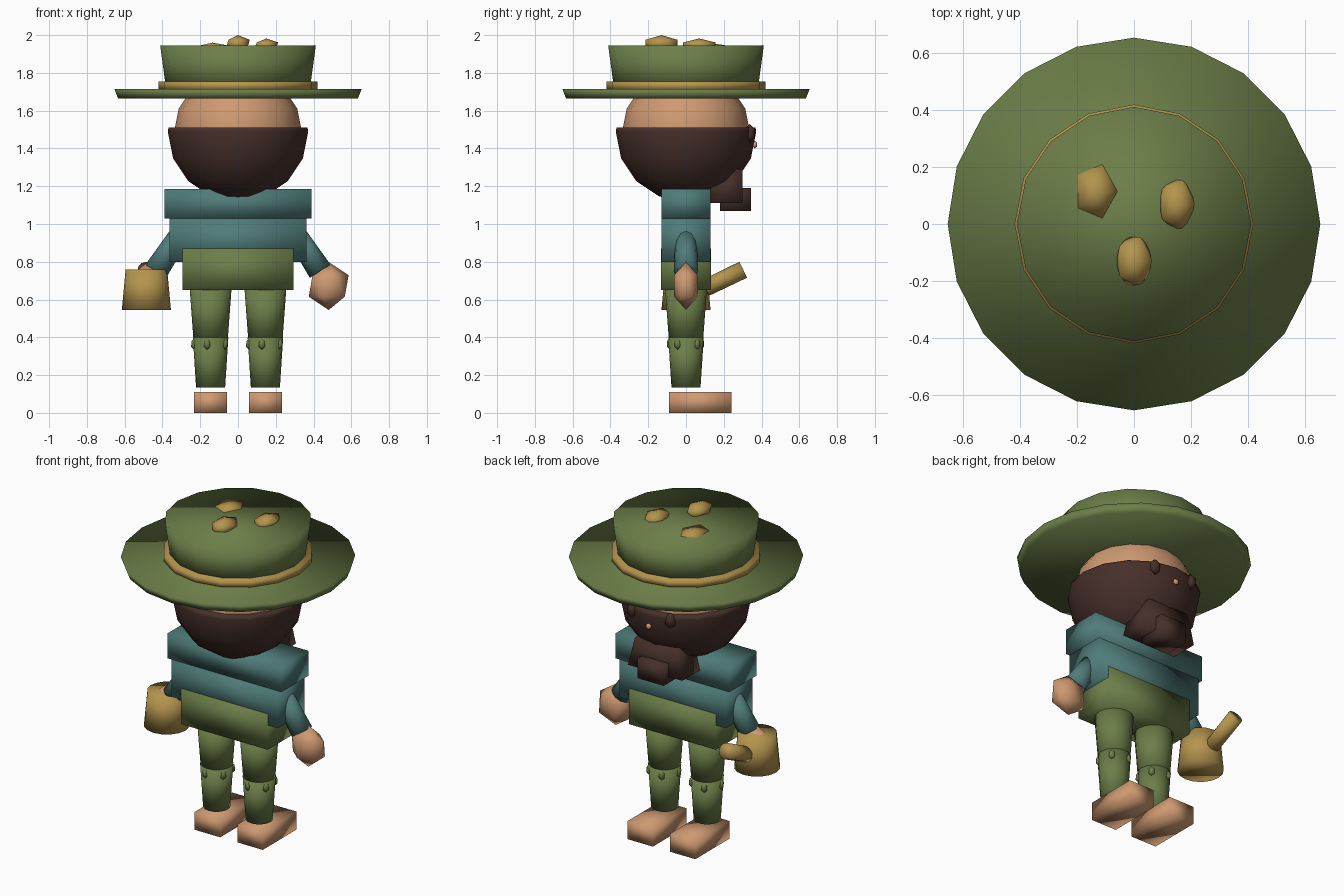
import bpy, bmesh, math
from mathutils import Matrix, Vector

if "Cube" in bpy.data.objects:
    bpy.data.objects.remove(bpy.data.objects["Cube"])


def material(name, rgb):
    m = bpy.data.materials.new(name)
    m.diffuse_color = (*rgb, 1)
    m.use_nodes = True
    m.node_tree.nodes["Principled BSDF"].inputs["Base Color"].default_value = m.diffuse_color
    return m


SKIN = material("skin", (0.62, 0.32, 0.165))
BROWN = material("dark_brown", (0.062, 0.029, 0.023))
GREEN = material("olive_green", (0.15, 0.21, 0.066))
TEAL = material("teal", (0.078, 0.2, 0.19))
GOLD = material("gold", (0.46, 0.3, 0.075))


def finish(name, bm, mat):
    bmesh.ops.recalc_face_normals(bm, faces=bm.faces)
    for f in bm.faces:
        f.smooth = True
    me = bpy.data.meshes.new(name)
    bm.to_mesh(me)
    bm.free()
    me.materials.append(mat)
    ob = bpy.data.objects.new(name, me)
    bpy.context.collection.objects.link(ob)
    return ob


def box(name, mat, lo, hi, top=1.0):
    """Box between two corners; top scales the width of the upper face."""
    bm = bmesh.new()
    bmesh.ops.create_cube(bm, size=1)
    for v in bm.verts:
        if v.co.z > 0:
            v.co.x *= top
        v.co = Vector([lo[i] + (v.co[i] + 0.5) * (hi[i] - lo[i]) for i in range(3)])
    return finish(name, bm, mat)


def tube(name, mat, a, b, r1, r2, sides=16):
    """Tapered closed cylinder from point a to point b."""
    a, b = Vector(a), Vector(b)
    bm = bmesh.new()
    bmesh.ops.create_cone(bm, cap_ends=True, segments=sides,
                          radius1=r1, radius2=r2, depth=(b - a).length)
    rot = Vector((0, 0, 1)).rotation_difference(b - a).to_matrix().to_4x4()
    bm.transform(Matrix.Translation((a + b) / 2) @ rot)
    return finish(name, bm, mat)


def blob(name, mat, centre, radii, detail=1, turn=0.0):
    """Low-poly stretched icosphere."""
    bm = bmesh.new()
    bmesh.ops.create_icosphere(bm, subdivisions=detail, radius=1)
    bm.transform(Matrix.Translation(centre) @ Matrix.Rotation(turn, 4, 'Z')
                 @ Matrix.Diagonal((*radii, 1)))
    return finish(name, bm, mat)


def ball(name, mat, z, radius, cut=None):
    """Sphere, optionally cut flat at height cut."""
    bm = bmesh.new()
    bmesh.ops.create_uvsphere(bm, u_segments=16, v_segments=8, radius=radius)
    bm.transform(Matrix.Translation((0, 0, z)))
    if cut:
        bmesh.ops.bisect_plane(bm, geom=bm.verts[:] + bm.edges[:] + bm.faces[:],
                               plane_co=(0, 0, cut), plane_no=(0, 0, 1), clear_outer=True)
        bmesh.ops.holes_fill(bm, edges=[e for e in bm.edges if e.is_boundary])
    return finish(name, bm, mat)


# Hat
tube("hat_brim", GREEN, (0, 0, 1.665), (0, 0, 1.715), 0.635, 0.655, 20)
tube("hat_band", GOLD, (0, 0, 1.71), (0, 0, 1.755), 0.42, 0.42)
tube("hat_crown", GREEN, (0, 0, 1.71), (0, 0, 1.945), 0.38, 0.412)
blob("nugget_front", GOLD, (0, -0.13, 1.955), (0.07, 0.1, 0.045))
blob("nugget_right", GOLD, (0.15, 0.07, 1.945), (0.07, 0.1, 0.037))
blob("nugget_left", GOLD, (-0.135, 0.115, 1.935), (0.085, 0.11, 0.025))

# Head, beard and face
ball("head", SKIN, 1.48, 0.34)
ball("beard", BROWN, 1.49, 0.372, 1.51)
box("beard_upper_tuft", BROWN, (-0.185, 0.13, 1.11), (0.185, 0.30, 1.29), 0.75)
box("beard_lower_tuft", BROWN, (-0.09, 0.18, 1.07), (0.09, 0.345, 1.19))
blob("nose", SKIN, (0, 0.365, 1.42), (0.02, 0.014, 0.02))

# Torso
box("shoulders", TEAL, (-0.388, -0.13, 1.03), (0.388, 0.13, 1.185))
box("torso", TEAL, (-0.363, -0.13, 0.80), (0.363, 0.13, 1.03))
box("hips", GREEN, (-0.295, -0.132, 0.65), (0.295, 0.132, 0.87))

# Paired parts
for side, s in (("left", -1), ("right", 1)):
    blob(side + "_eye", BROWN, (0.13 * s, 0.338, 1.48), (0.035, 0.03, 0.05))
    tube(side + "_arm", TEAL, (0.315 * s, 0, 0.935), (0.435 * s, 0, 0.75), 0.055, 0.065, 12)
    hand = blob(side + "_hand", SKIN, (0.48 * s, 0, 0.672), (0.118, 0.075, 0.127))
    x = 0.145 * s
    tube(side + "_thigh", GREEN, (x, 0, 0.39), (x, 0, 0.66), 0.091, 0.111)
    tube(side + "_shin", GREEN, (x, 0, 0.135), (x, 0, 0.4), 0.077, 0.094)
    box(side + "_foot", SKIN, (x - 0.087, -0.09, 0), (x + 0.087, 0.24, 0.11))
    # Ragged drips below the knee
    for i in range(5):
        a = math.radians(-102 + 72 * i)
        blob(f"{side}_knee_drip_{i + 1}", GREEN,
             (x + 0.086 * math.cos(a), 0.086 * math.sin(a), 0.365), (0.02, 0.02, 0.033))

# Watering can
tube("can_body", GOLD, (-0.485, 0, 0.545), (-0.485, 0, 0.76), 0.13, 0.11)
tube("can_spout", GOLD, (-0.485, 0.07, 0.645), (-0.485, 0.303, 0.758), 0.045, 0.047, 10)
